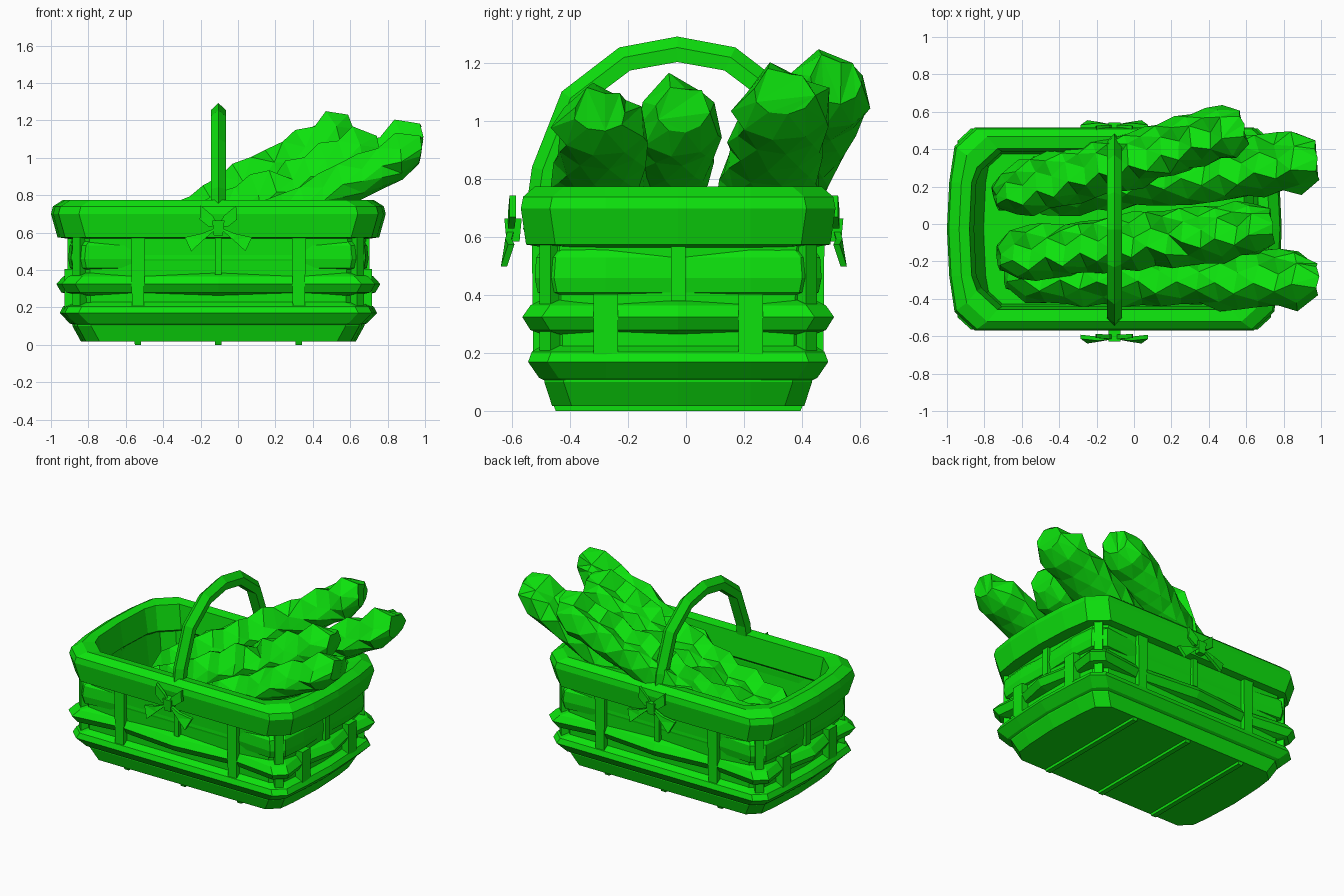
import bpy, bmesh, math, random
from mathutils import Vector

random.seed(4)
if "Cube" in bpy.data.objects:
    bpy.data.objects.remove(bpy.data.objects["Cube"])

CX, CY = -0.105, -0.027          # middle of the basket
green = bpy.data.materials.new("bright green")
green.use_nodes = True
green.diffuse_color = (0.004, 0.76, 0.004, 1)
green.node_tree.nodes["Principled BSDF"].inputs["Base Color"].default_value = green.diffuse_color


def finish(name, bm):
    """Turn a bmesh into a flat shaded green object."""
    bmesh.ops.recalc_face_normals(bm, faces=bm.faces[:])
    mesh = bpy.data.meshes.new(name)
    bm.to_mesh(mesh)
    bm.free()
    mesh.materials.append(green)
    ob = bpy.data.objects.new(name, mesh)
    bpy.context.collection.objects.link(ob)
    return ob


def loft(name, rings, closed=False, triangles=False):
    """Skin equal-length rings; either cap the ends or join last to first."""
    bm = bmesh.new()
    loops = [[bm.verts.new(p) for p in ring] for ring in rings]
    n = len(loops[0])
    pairs = list(zip(loops, loops[1:])) + ([(loops[-1], loops[0])] if closed else [])
    for a, b in pairs:
        for i in range(n):
            j = (i + 1) % n
            bm.faces.new((a[i], a[j], b[j], b[i]))
    if not closed:
        bm.faces.new(loops[0])
        bm.faces.new(loops[-1])
    if triangles:
        bmesh.ops.triangulate(bm, faces=bm.faces[:])
    return finish(name, bm)


def outline(z, hx, hy, dips=(), depth=0.04, cut=0.1):
    """Basket plan with cut corners; tagged points can be pulled inwards."""
    quarter = [("end_mid", hx, 0), ("end_post", hx - 0.012, 0.25),
               ("corner", hx - 0.27 * cut, hy - 0.67 * cut), ("corner", hx - cut, hy),
               ("side_post", 0.43, hy), ("side_mid", 0, hy)]
    pts = []
    for tag, x, y in quarter:
        d = depth if tag in dips else 0
        pts.append((x - d, y) if tag.startswith("end") else (x, y - d))
    left = [(-x, y) for x, y in reversed(pts[:-1])]
    half = pts + left
    full = half + [(x, -y) for x, y in reversed(half[1:-1])]
    return [(CX + x, CY + y, z) for x, y in full]


def band(name, profile, dips=(), depth=0.04, cut=0.1):
    return loft(name, [outline(z, hx, hy, dips, depth, cut) for z, hx, hy in profile], closed=True)


def box(name, centre, size, turn=0, taper=0):
    bm = bmesh.new()
    bmesh.ops.create_cube(bm, size=1)
    for v in bm.verts:
        s = 1 - taper if v.co.z < 0 else 1
        v.co = Vector((v.co.x * size[0] * s, v.co.y * size[1] * s, v.co.z * size[2]))
    ob = finish(name, bm)
    ob.location, ob.rotation_euler.z = centre, turn
    return ob


# Basket shell, open at the top
loft("basket_shell", [outline(*s) for s in (
    (0.018, 0.735, 0.435), (0.1, 0.78, 0.462), (0.59, 0.79, 0.477),
    (0.59, 0.765, 0.445), (0.07, 0.7, 0.4))])

# Woven bands and rolled rim
band("base_band", ((0.1, 0.76, 0.45), (0.115, 0.795, 0.48), (0.17, 0.848, 0.518),
                   (0.205, 0.83, 0.505), (0.23, 0.77, 0.465)))
band("middle_weaver", ((0.265, 0.78, 0.47), (0.28, 0.84, 0.51), (0.325, 0.866, 0.538),
                       (0.365, 0.83, 0.51), (0.385, 0.78, 0.47)), ("side_post", "end_post"))
band("upper_weaver", ((0.4, 0.78, 0.46), (0.41, 0.805, 0.485), (0.46, 0.815, 0.495),
                      (0.53, 0.808, 0.49), (0.57, 0.78, 0.46)), ("side_post", "side_mid", "end_mid"), 0.02)
band("basket_rim", ((0.565, 0.79, 0.46), (0.575, 0.86, 0.525), (0.7, 0.895, 0.543), (0.74, 0.885, 0.535),
                    (0.775, 0.83, 0.495), (0.765, 0.775, 0.43), (0.6, 0.75, 0.415)), cut=0.15)

# Upright stakes on all sides
for s in (-1, 1):
    for x in (-0.43, 0.43):
        box("side_stake", (CX + x, CY + s * 0.482, 0.385), (0.075, 0.045, 0.38), 0, 0.15)
    box("side_middle_stake", (CX, CY + s * 0.475, 0.475), (0.035, 0.045, 0.2))
    for y in (-0.25, 0.25):
        box("end_stake", (CX + s * 0.795, CY + y, 0.3), (0.055, 0.085, 0.21))
    box("end_middle_stake", (CX + s * 0.785, CY, 0.48), (0.045, 0.05, 0.2))
    for t in (-1, 1):
        box("corner_stake", (CX + s * 0.735, CY + t * 0.435, 0.38), (0.07, 0.055, 0.4), s * t * math.pi / 4)

# Ribs under the basket floor
for x in (-0.43, 0, 0.43):
    box("floor_rib", (CX + x, CY, 0.016), (0.035, 0.87, 0.032), 0, 0.03)

# Handle: ridged section swept along an arch
half_arch = [(-0.515, 0.62), (-0.485, 0.83), (-0.39, 1.075), (-0.21, 1.212), (-0.03, 1.245)]
arch = half_arch + [(-0.06 - y, z) for y, z in reversed(half_arch[:-1])]
rings = []
for i, (y, z) in enumerate(arch):
    a, b = arch[max(i - 1, 0)], arch[min(i + 1, len(arch) - 1)]
    t = Vector((b[0] - a[0], b[1] - a[1])).normalized()
    n = Vector((-t.y, t.x))
    section = ((-0.04, 0.01), (0, 0.048), (0.04, 0.01), (0.035, -0.04), (-0.035, -0.04))
    rings.append([(CX + u, y + n.x * v, z + n.y * v) for u, v in section])
loft("handle", rings)


# Ribbon bows where the handle meets the rim
def ribbon(name, points, side, thick=0.022):
    """Flat ribbon piece from (x, outward offset, z) points."""
    bm = bmesh.new()
    verts = [bm.verts.new((CX + x, CY - 0.015 + side * (0.53 + o), z)) for x, o, z in points]
    face = bm.faces.new(verts)
    out = bmesh.ops.extrude_face_region(bm, geom=[face])["geom"]
    for v in out:
        if isinstance(v, bmesh.types.BMVert):
            v.co.y += side * thick
    bmesh.ops.triangulate(bm, faces=bm.faces[:])
    finish(name, bm)


for side in (-1, 1):
    box("bow_knot", (CX, CY - 0.015 + side * 0.555, 0.625), (0.065, 0.06, 0.08), 0, 0.25)
    for m in (-1, 1):
        ribbon("bow_loop", [(0, 0.02, 0.64), (m * 0.03, 0.02, 0.69), (m * 0.095, 0.015, 0.745),
                            (m * 0.1, 0.015, 0.67), (m * 0.05, 0.02, 0.63)], side)
        ribbon("bow_tail", [(0, 0.02, 0.63), (m * 0.09, 0.03, 0.595), (m * 0.18, 0.02, 0.575),
                            (m * 0.145, 0.045, 0.5), (m * 0.08, 0.035, 0.56)], side)


# Crusty loaves: smooth flattened underside, stepped and bumpy top, knobbed end
def loaf(name, start, end, width, height, steps=17, sides=9):
    a, b = Vector(start), Vector(end)
    axis = (b - a).normalized()
    across = Vector((0, 0, 1)).cross(axis).normalized()
    up = axis.cross(across)
    sizes = [0.5, 0.88] + [1] * (steps - 5) + [0.94, 1.02, 0.6]
    rings = []
    for i, size in enumerate(sizes):
        mid = a.lerp(b, i / (steps - 1))
        ring = []
        for k in range(sides):
            ang = 2 * math.pi * (k + 0.5 * (i % 2)) / sides
            c, s = math.cos(ang), math.sin(ang)
            r = size * (random.uniform(0.86, 1.14) if s > -0.2 else random.uniform(0.95, 1.02))
            step = 0.05 * ((i + k) % 2) - 0.01 if s > 0.3 else 0
            lift = s * height * (1 if s > 0 else 0.8)
            ring.append(mid + across * c * width * r + up * (lift * r + step * size) + axis * (0.04 * s))
        rings.append(ring)
    return loft(name, rings, triangles=True)


loaf("back_loaf", (-0.74, 0.14, 0.37), (0.59, 0.52, 1.13), 0.15, 0.125)
loaf("left_loaf", (-0.6, 0.2, 0.22), (0.98, 0.335, 1.09), 0.165, 0.115)
loaf("middle_loaf", (-0.72, -0.18, 0.35), (0.74, -0.015, 1.03), 0.15, 0.125)
loaf("front_loaf", (-0.68, -0.27, 0.2), (0.98, -0.295, 1.03), 0.16, 0.11)
